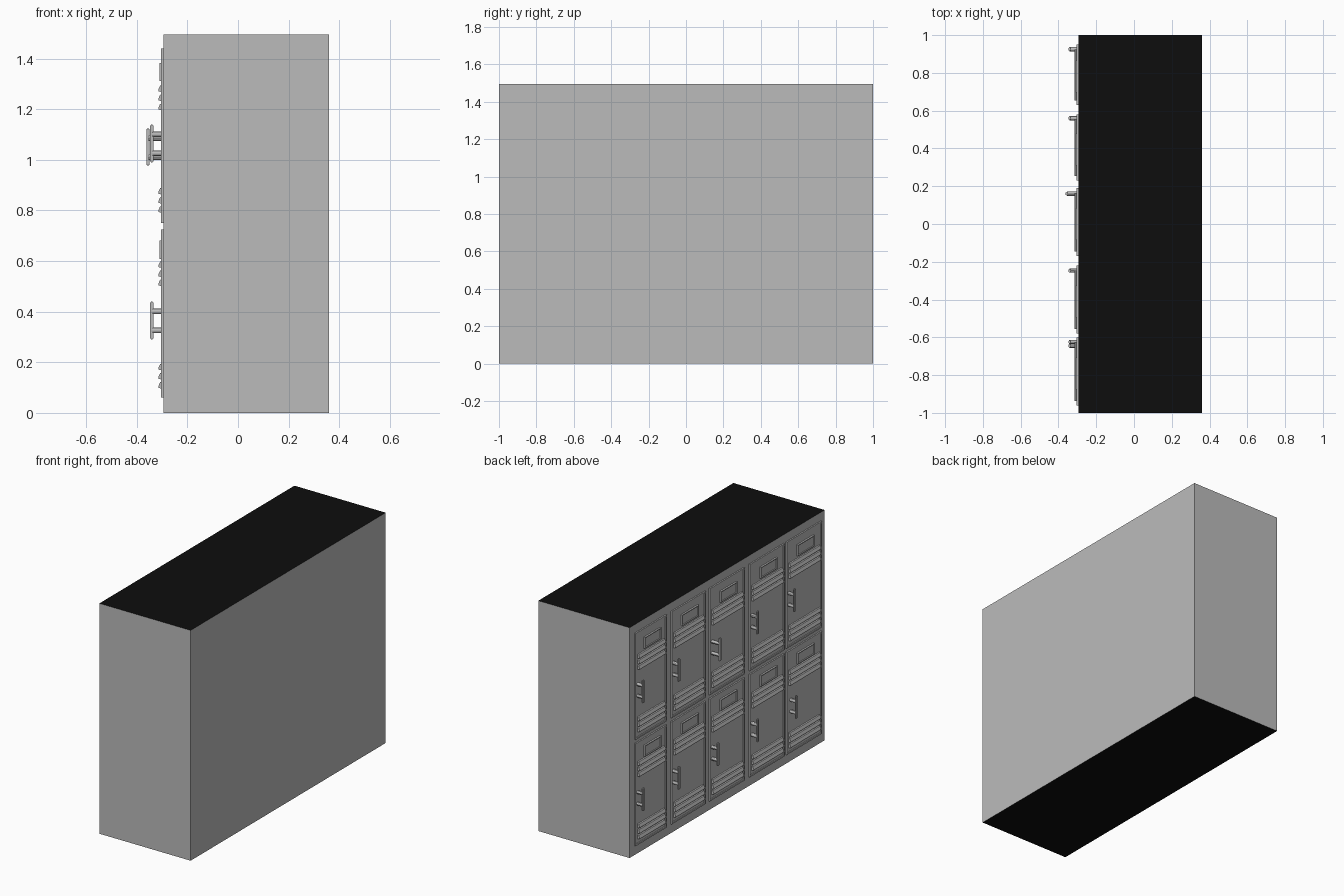
import bpy, bmesh
from mathutils import Matrix, Vector

if "Cube" in bpy.data.objects:
    bpy.data.objects.remove(bpy.data.objects["Cube"])


def material(name, value):
    m = bpy.data.materials.new(name)
    m.use_nodes = True
    colour = (value, value, value, 1)
    m.diffuse_color = colour
    m.node_tree.nodes["Principled BSDF"].inputs["Base Color"].default_value = colour
    return m


grey = material("locker grey", 0.5)
black = material("black", 0.004)


def finish(name, bm, mats=(grey,)):
    bmesh.ops.recalc_face_normals(bm, faces=bm.faces)
    mesh = bpy.data.meshes.new(name)
    bm.to_mesh(mesh)
    bm.free()
    for m in mats:
        mesh.materials.append(m)
    ob = bpy.data.objects.new(name, mesh)
    bpy.context.collection.objects.link(ob)
    return ob


def box(bm, lo, hi):
    lo, hi = Vector(lo), Vector(hi)
    mat = Matrix.Translation((lo + hi) / 2) @ Matrix.Diagonal((*(hi - lo), 1))
    return bmesh.ops.create_cube(bm, size=1, matrix=mat)["verts"]


def front_face(bm):
    return min(bm.faces, key=lambda f: f.calc_center_median().x)


FACE = -0.295      # plane of the cabinet that carries the doors
SKIN = -0.304      # outer plane of a door


def door(name, y0, y1, z0, z1):
    # raised panel with a stepped rim
    bm = bmesh.new()
    box(bm, (SKIN, y0, z0), (FACE + 0.002, y1, z1))
    bm.faces.ensure_lookup_table()
    f = front_face(bm)
    bmesh.ops.inset_region(bm, faces=[f], thickness=0.014)
    bmesh.ops.inset_region(bm, faces=[f], thickness=0.003)
    bmesh.ops.translate(bm, verts=f.verts, vec=(0.004, 0, 0))
    finish(name, bm)


def label_holder(name, y, z):
    # shallow frame around a sunken card
    bm = bmesh.new()
    box(bm, (-0.311, y - 0.085, z - 0.036), (SKIN + 0.006, y + 0.085, z + 0.036))
    f = front_face(bm)
    bmesh.ops.inset_region(bm, faces=[f], thickness=0.008)
    bmesh.ops.inset_region(bm, faces=[f], thickness=0.001)
    bmesh.ops.translate(bm, verts=f.verts, vec=(0.006, 0, 0))
    finish(name, bm)


def vents(name, y0, y1, z):
    # three louvres, sloping outward towards the bottom
    bm = bmesh.new()
    profile = [(0.006, 0.014), (-0.004, 0.012), (-0.011, -0.004),
               (-0.011, -0.010), (0.006, -0.014)]
    for step in (-1, 0, 1):
        zc = z + step * 0.036
        f = bm.faces.new([bm.verts.new((SKIN + px, y0, zc + pz)) for px, pz in profile])
        out = bmesh.ops.extrude_face_region(bm, geom=[f])["geom"]
        bmesh.ops.translate(bm, vec=(0, y1 - y0, 0),
                            verts=[v for v in out if isinstance(v, bmesh.types.BMVert)])
    finish(name, bm)


def handle(name, y, z, out):
    # upright grip on two round posts
    bm = bmesh.new()
    grip = box(bm, (out, y - 0.010, z - 0.075), (out + 0.013, y + 0.010, z + 0.075))
    edges = {e for v in grip for e in v.link_edges}
    bmesh.ops.bevel(bm, geom=list(edges), offset=0.004, segments=2, affect='EDGES')
    for dz in (-0.039, 0.036):
        length = FACE - out - 0.006
        mat = (Matrix.Translation((FACE - length / 2, y, z + dz))
               @ Matrix.Rotation(1.5708, 4, 'Y'))
        bmesh.ops.create_cone(bm, cap_ends=True, segments=12, radius1=0.011,
                              radius2=0.011, depth=length, matrix=mat)
    ob = finish(name, bm)
    bpy.ops.object.select_all(action='DESELECT')
    ob.select_set(True)
    bpy.context.view_layer.objects.active = ob
    bpy.ops.object.shade_smooth_by_angle()


# Cabinet: grey sides, black top and underside
bm = bmesh.new()
box(bm, (FACE, -1, 0), (0.36, 1, 1.495))
bm.normal_update()
for f in bm.faces:
    f.material_index = 1 if abs(f.normal.z) > 0.5 else 0
finish("cabinet", bm, (grey, black))

# Five columns of two lockers: door span and handle position for each column
columns = [(0.63, 0.95, 0.925), (0.23, 0.58, 0.56), (-0.17, 0.19, 0.16),
           (-0.58, -0.22, -0.247), (-0.962, -0.60, -0.625)]
rows = [("lower", 0.06, 0.725), ("upper", 0.75, 1.44)]

for i, (y0, y1, hy) in enumerate(columns, 1):
    for row, z0, z1 in rows:
        tag = f"{row}_{i}"
        upper = row == "upper"
        door("door_" + tag, y0, y1, z0, z1)
        label_holder("label_holder_" + tag, (y0 + y1) / 2 - 0.01,
                     1.347 if upper else 0.645)
        vents("top_vents_" + tag, y0 + 0.025, y1 - 0.025, 1.245 if upper else 0.55)
        vents("bottom_vents_" + tag, y0 + 0.025, y1 - 0.025, 0.84 if upper else 0.145)
        proud = upper and i == 3
        shift = -0.02 if i == 5 and not upper else 0
        handle("handle_" + tag, hy + shift, (1.05 if proud else 1.065) if upper else 0.365,
               -0.362 if proud else -0.347)
